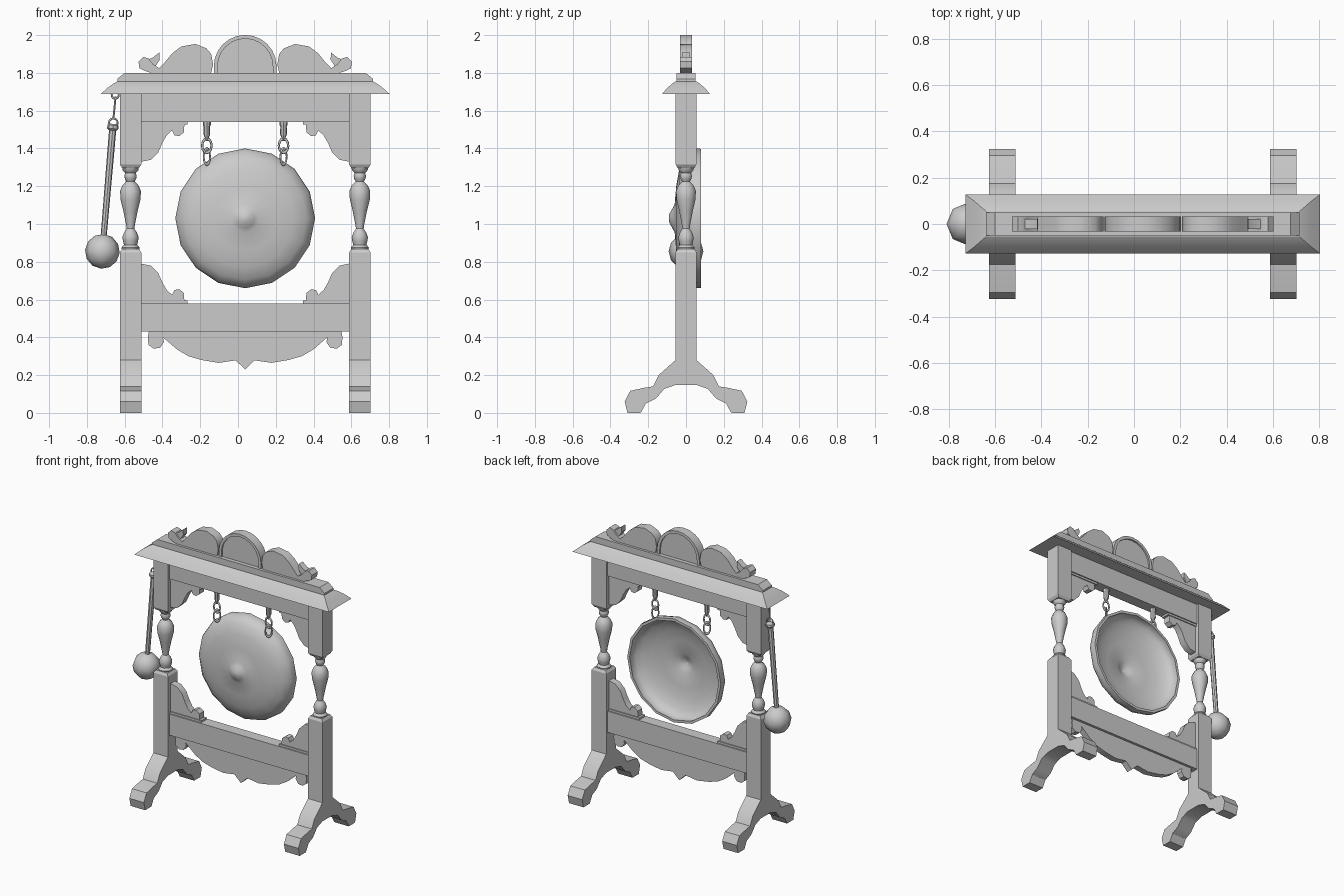
import bpy, bmesh, math
from mathutils import Vector

if "Cube" in bpy.data.objects:
    bpy.data.objects.remove(bpy.data.objects["Cube"])

C = 0.038  # centre line of the frame (the mallet hangs off the left side)


def finish(name, bm, smooth=35):
    bmesh.ops.recalc_face_normals(bm, faces=bm.faces)
    me = bpy.data.meshes.new(name)
    bm.to_mesh(me)
    bm.free()
    ob = bpy.data.objects.new(name, me)
    bpy.context.collection.objects.link(ob)
    bpy.ops.object.select_all(action='DESELECT')
    ob.select_set(True)
    bpy.context.view_layer.objects.active = ob
    bpy.ops.object.shade_smooth_by_angle(angle=math.radians(smooth))
    return ob


def skin(bm, rings, closed=False):
    """Join rings of vertices; cap the ends unless closed into a loop."""
    n = len(rings[0])
    pairs = list(zip(rings, rings[1:])) + ([(rings[-1], rings[0])] if closed else [])
    for a, b in pairs:
        for i in range(n):
            j = (i + 1) % n
            bm.faces.new((a[i], a[j], b[j], b[i]))
    if not closed:
        bm.faces.new(rings[0])
        bm.faces.new(rings[-1])


def prism(name, pts, half, side=1):
    """Extrude an x-z outline (x from the centre line) to y = +-half."""
    bm = bmesh.new()
    skin(bm, [[bm.verts.new((C + side * x, y, z)) for x, z in pts] for y in (-half, half)])
    return finish(name, bm)


def stack(name, levels, x=C):
    """Loft rectangles given as (half x, half y, z)."""
    bm = bmesh.new()
    skin(bm, [[bm.verts.new((x + sx * hx, sy * hy, z))
               for sx, sy in ((-1, -1), (1, -1), (1, 1), (-1, 1))] for hx, hy, z in levels])
    return finish(name, bm, 25)


def lathe(name, prof, origin, axis=(0, 0, 1), n=10, closed=False, smooth=40):
    """Turn a (radius, height) profile around an axis."""
    q = Vector((0, 0, 1)).rotation_difference(Vector(axis))
    bm = bmesh.new()
    skin(bm, [[bm.verts.new(Vector(origin) + q @ Vector((
        r * math.cos(math.tau * i / n), r * math.sin(math.tau * i / n), h)))
        for i in range(n)] for r, h in prof], closed)
    return finish(name, bm, smooth)


def link(name, loc, wide, tall, wire, turn=0.0, tilt=0.0):
    """Oval wire ring standing upright."""
    bpy.ops.mesh.primitive_torus_add(major_segments=12, minor_segments=6,
                                     major_radius=1, minor_radius=wire / wide, location=loc)
    ob = bpy.context.object
    ob.name = name
    ob.scale = (wide, tall, wide)
    ob.rotation_euler = (math.pi / 2, tilt, turn)
    bpy.ops.object.shade_smooth()


# Outlines that repeat left and right
bracket = [(.55, 1.33), (.50, 1.34), (.46, 1.38), (.438, 1.43), (.415, 1.47), (.387, 1.495),
           (.375, 1.47), (.35, 1.465), (.324, 1.485), (.322, 1.528), (.55, 1.528)]
lobe = [(.18, 1.80), (.17, 1.845), (.18, 1.90), (.205, 1.93), (.264, 1.953), (.338, 1.94),
        (.385, 1.905), (.422, 1.86), (.455, 1.825), (.487, 1.845), (.51, 1.875), (.54, 1.885),
        (.565, 1.86), (.56, 1.825), (.53, 1.81), (.50, 1.80)]
leaf = [(.515, 1.87), (.49, 1.88), (.455, 1.908), (.452, 1.87), (.475, 1.835), (.50, 1.84)]
foot_outer = [(.055, .28), (.075, .262), (.145, .20), (.175, .14), (.22, .133), (.295, .117),
              (.325, .06), (.31, 0), (.24, 0), (.212, .05), (.16, .075), (.115, .127), (.055, .148)]
baluster = [(.045, .86), (.048, .875), (.035, .89), (.04, .91), (.043, .93), (.034, .955),
            (.02, .975), (.024, 1.0), (.038, 1.07), (.053, 1.13), (.055, 1.175), (.042, 1.205),
            (.022, 1.225), (.03, 1.24), (.033, 1.255), (.028, 1.27), (.042, 1.285), (.045, 1.305)]

for s, tag in ((-1, "left"), (1, "right")):
    px = C + s * .607
    # Posts and turned balusters
    stack(f"{tag}_lower_post", [(.057, .055, .15), (.057, .055, .85), (.045, .045, .868)], px)
    stack(f"{tag}_upper_post", [(.045, .045, 1.297), (.057, .055, 1.315), (.057, .055, 1.70)], px)
    lathe(f"{tag}_baluster", baluster, (px, 0, 0), n=10)
    # Splayed foot, outlined in y-z
    outline = foot_outer + [(-y, z) for y, z in reversed(foot_outer)]
    bm = bmesh.new()
    skin(bm, [[bm.verts.new((px + dx, y, z)) for y, z in outline] for dx in (-.057, .057)])
    finish(f"{tag}_foot", bm, 30)
    # Scrolled corner brackets with their base strips
    prism(f"{tag}_upper_bracket", bracket, .025, s)
    prism(f"{tag}_lower_bracket", [(x, 2.12 - z) for x, z in bracket], .025, s)
    for part, z0 in (("upper", 1.526), ("lower", .578)):
        prism(f"{tag}_{part}_bracket_strip",
              [(.306, z0), (.55, z0), (.55, z0 + .016), (.306, z0 + .016)], .032, s)
    # Crest lobe, scroll and leaf
    prism(f"{tag}_crest_lobe", lobe, .033, s)
    prism(f"{tag}_crest_leaf", leaf, .022, s)
    # Hanging peg, ring and link for the gong
    hx = C + s * .203
    lathe(f"{tag}_hook_peg", [(.021, 1.545), (.021, 1.525), (.017, 1.515), (.018, 1.475),
                              (.010, 1.455), (.005, 1.44)], (hx, 0, 0), n=8)
    link(f"{tag}_hook_ring", (hx, 0, 1.415), .025, .037, .006)
    link(f"{tag}_hook_link", (hx, 0, 1.357), .022, .042, .005, turn=.7)

# Rails
stack("top_rail", [(.555, .04, 1.54), (.555, .04, 1.70)])
stack("bottom_rail", [(.555, .04, .43), (.555, .04, .58)])

# Apron below the bottom rail
half = [(.51, .432), (.515, .40), (.512, .36), (.485, .34), (.45, .345), (.43, .375), (.435, .40),
        (.36, .335), (.30, .30), (.23, .28), (.14, .265), (.05, .278)]
prism("apron", half + [(0, .23)] + [(-x, z) for x, z in reversed(half)], .022)

# Flared cornice and cap
stack("cornice", [(.765, .127, 1.688), (.727, .098, 1.722), (.695, .07, 1.745), (.677, .055, 1.755)])
stack("cap", [(.677, .05, 1.753), (.677, .05, 1.768), (.638, .05, 1.80)])


# Central crest arch: recessed panel and raised rim
def arch(r):
    return [(r, 1.795)] + [(r * math.cos(a), 1.835 + r * math.sin(a))
                           for a in (math.pi * i / 12 for i in range(13))] + [(-r, 1.795)]


prism("crest_panel", arch(.155), .022)
prism("crest_rim", arch(.166) + arch(.146)[::-1], .033)

# Gong: thin domed bowl with a boss, open at the back
gong = [(.001, -.091), (.025, -.088), (.05, -.073), (.075, -.06), (.17, -.052), (.26, -.036),
        (.325, -.012), (.36, .02), (.37, .05), (.368, .08), (.35, .08), (.352, .05), (.34, .028),
        (.31, .005), (.25, -.018), (.17, -.034), (.075, -.042), (.04, -.06), (.001, -.075)]
g = lathe("gong", gong, (0, 0, 0), n=16, smooth=50)
g.rotation_euler = (-math.pi / 2, 0, 0)
# align a corner of the 16-gon with the top
g.location = (C, 0, 1.03)

# Mallet hanging at the left
head, top = Vector((-.718, 0, .855)), Vector((-.661, 0, 1.53))
d = (top - head).normalized()
length = (top - head).length
bpy.ops.mesh.primitive_uv_sphere_add(segments=8, ring_count=6, radius=.092, location=head,
                                     rotation=(0, math.atan2(d.x, d.z), 0))
bpy.context.object.name = "mallet_head"
bpy.ops.object.shade_smooth()
lathe("mallet_handle", [(.016, .07), (.019, length - .06), (.019, length - .03)], head, d, 8)
lathe("mallet_collar", [(.020, length - .035), (.030, length - .025), (.030, length - .008),
                        (.018, length)], head, d, 8)
link("mallet_ring", (-.66, 0, 1.535), .023, .024, .005)
lathe("mallet_cord", [(.005, 0), (.005, .12)], (-.66, 0, 1.555), (.1, 0, 1), 6)
link("mallet_hook", (-.65, 0, 1.683), .019, .02, .005)
